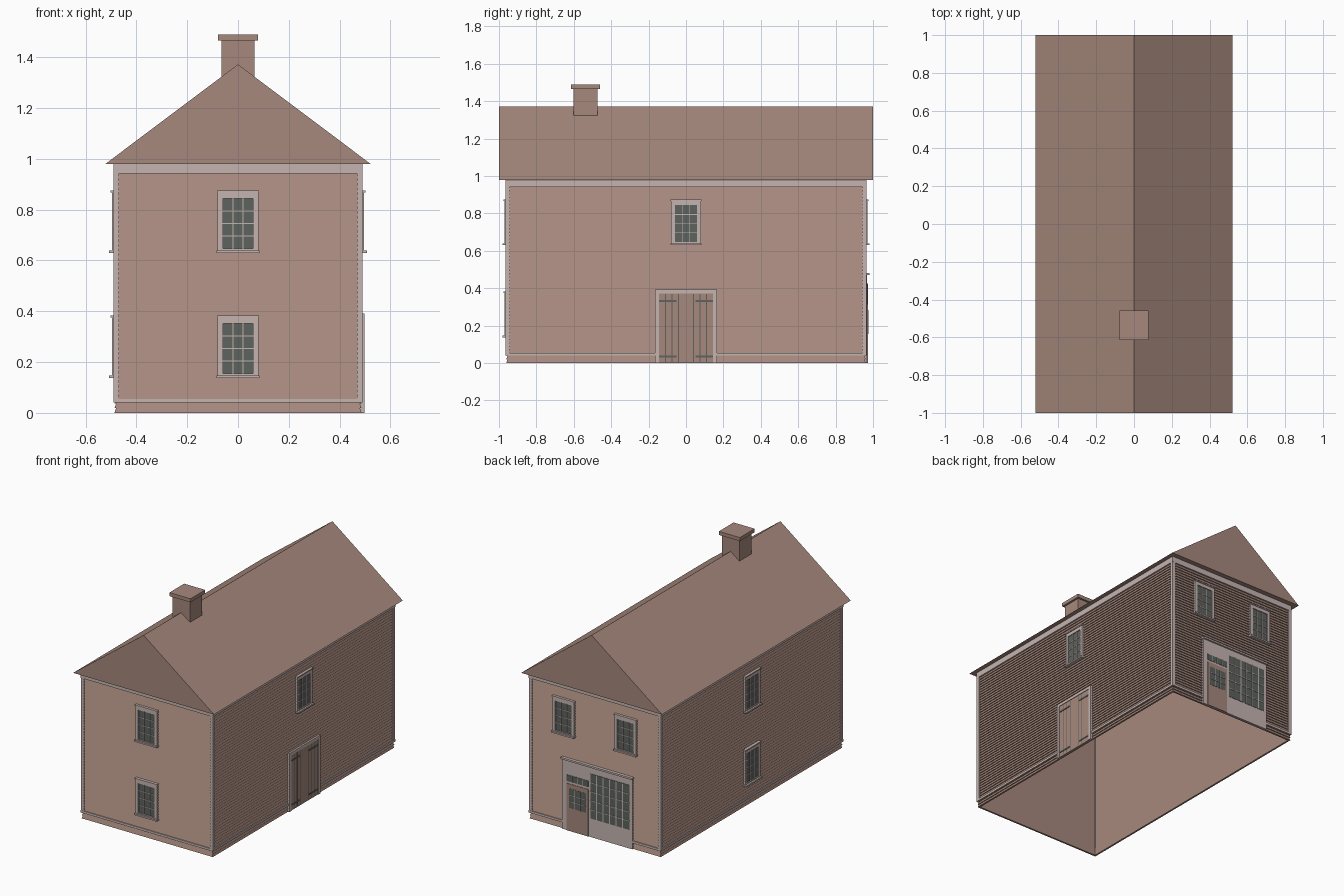
import bpy
import bmesh

default_cube = bpy.data.objects.get("Cube")
if default_cube:
    bpy.data.objects.remove(default_cube, do_unlink=True)


def make_material(name, red, green, blue):
    material = bpy.data.materials.new(name)
    material.use_nodes = True
    colour = (red, green, blue, 1)
    material.diffuse_color = colour
    shader = material.node_tree.nodes["Principled BSDF"]
    shader.inputs["Base Color"].default_value = colour
    shader.inputs["Roughness"].default_value = 0.9
    return material


BROWN, TRIM, DARK = 0, 1, 2
MATERIALS = [
    make_material("warm brown", 0.38, 0.25, 0.205),
    make_material("pale trim", 0.56, 0.46, 0.435),
    make_material("dark grey green", 0.11, 0.125, 0.113),
]
HALF_WIDTH, HALF_LENGTH, EAVE = 0.486, 0.961, 0.98


def finish(name, bm, material=None):
    """Turn a bmesh into a named object; one material, or all by index."""
    mesh = bpy.data.meshes.new(name)
    bm.to_mesh(mesh)
    bm.free()
    for entry in MATERIALS if material is None else [MATERIALS[material]]:
        mesh.materials.append(entry)
    obj = bpy.data.objects.new(name, mesh)
    bpy.context.collection.objects.link(obj)
    return obj


def add_box(bm, low, high, index=0):
    made = bmesh.ops.create_cube(bm, size=1)["verts"]
    for vert in made:
        for axis in range(3):
            vert.co[axis] = high[axis] if vert.co[axis] > 0 else low[axis]
    for face in {face for vert in made for face in vert.link_faces}:
        face.material_index = index


def wall_ring(name, profile, material, closed=False, ceiling=False):
    """Sweep an (outset, height) profile around the four walls."""
    bm = bmesh.new()
    rings = []
    for outset, z in profile:
        x, y = HALF_WIDTH + outset, HALF_LENGTH + outset
        corners = [(-x, -y), (x, -y), (x, y), (-x, y)]
        rings.append([bm.verts.new((cx, cy, z)) for cx, cy in corners])
    pairs = list(zip(rings, rings[1:]))
    if closed:
        pairs.append((rings[-1], rings[0]))
    for lower, upper in pairs:
        for i in range(4):
            j = (i + 1) % 4
            bm.faces.new((lower[i], lower[j], upper[j], upper[i]))
    if ceiling:
        bm.faces.new(reversed(rings[0]))
    return finish(name, bm, material)


def wall_part(name, wall, pieces):
    """Boxes on a wall: (along from, to, z from, to, projection, material)."""
    bm = bmesh.new()
    for start, end, bottom, top, depth, index in pieces:
        sign = -1 if wall in ("front", "right") else 1
        if wall in ("front", "back"):
            spans = [(start, end), (sign * (HALF_LENGTH - 0.008), sign * (HALF_LENGTH + depth))]
        else:
            spans = [(sign * (HALF_WIDTH - 0.008), sign * (HALF_WIDTH + depth)), (start, end)]
        spans.append((bottom, top))
        add_box(bm, [min(s) for s in spans], [max(s) for s in spans], index)
    return finish(name, bm)


def glazing(start, end, bottom, top, columns, rows, depth, bar=0.004):
    """Glass sheet with a grid of glazing bars."""
    pieces = [(start, end, bottom, top, depth, DARK)]
    half = bar / 2
    for i in range(1, columns):
        u = start + (end - start) * i / columns
        pieces.append((u - half, u + half, bottom, top, depth + 0.003, TRIM))
    for i in range(1, rows):
        z = bottom + (top - bottom) * i / rows
        pieces.append((start, end, z - half, z + half, depth + 0.0025, TRIM))
    return pieces


def sash_window(name, wall, centre, base):
    left, right = centre - 0.08, centre + 0.08
    inner_left, inner_right = centre - 0.06, centre + 0.06
    sill, head, top = base + 0.015, base + 0.212, base + 0.235
    pieces = glazing(inner_left, inner_right, sill, head, 3, 4, 0.004)
    pieces += [
        (left, inner_left, base, top, 0.01, TRIM),
        (inner_right, right, base, top, 0.01, TRIM),
        (inner_left, inner_right, head, top, 0.01, TRIM),
        (inner_left, inner_right, base, sill, 0.01, TRIM),
        (left - 0.003, right + 0.003, top, top + 0.008, 0.015, TRIM),
        (left - 0.004, right + 0.004, base - 0.002, base + 0.008, 0.021, TRIM),
    ]
    wall_part(name, wall, pieces)


# Clapboard walls: flat inner lining, then overlapping boards outside
ROWS = 53
step = EAVE / ROWS
boards = [(-0.012, EAVE), (-0.012, 0)]
for row in range(ROWS):
    boards += [(0, row * step), (-0.006, (row + 1) * step)]
wall_ring("clapboard_walls", boards, BROWN, ceiling=True)


# Horizontal trim
def trim_band(name, bottom, top, outset):
    section = [(-0.01, bottom), (outset, bottom), (outset, top), (-0.01, top)]
    wall_ring(name, section, TRIM, closed=True)


trim_band("base_band", 0.04, 0.055, 0.005)
trim_band("frieze_board", 0.942, EAVE, 0.005)

# Corner boards
for side, x in (("right", -1), ("left", 1)):
    for end, y in (("front", -1), ("back", 1)):
        bm = bmesh.new()
        xs = sorted((x * 0.468, x * (HALF_WIDTH + 0.004)))
        ys = sorted((y * 0.943, y * (HALF_LENGTH + 0.004)))
        add_box(bm, (xs[0], ys[0], 0.05), (xs[1], ys[1], 0.95))
        finish(f"corner_board_{end}_{side}", bm, TRIM)

# Gabled roof as a solid prism
bm = bmesh.new()
gables = []
for y in (-1, 1):
    triangle = [(-0.522, EAVE), (0.522, EAVE), (0, 1.372)]
    gables.append([bm.verts.new((x, y, z)) for x, z in triangle])
bm.faces.new(gables[0])
bm.faces.new(reversed(gables[1]))
for i in range(3):
    j = (i + 1) % 3
    bm.faces.new((gables[0][j], gables[0][i], gables[1][i], gables[1][j]))
finish("roof", bm, BROWN)

# Chimney and its cap
for name, half, bottom, top in (("chimney", 0.065, 1.25, 1.466), ("chimney_cap", 0.078, 1.466, 1.49)):
    bm = bmesh.new()
    add_box(bm, (-half, -0.537 - half, bottom), (half, -0.537 + half, top))
    finish(name, bm, BROWN)

# Sash windows
UPPER, LOWER = 0.632, 0.14
sash_window("front_upper_window", "front", 0, UPPER)
sash_window("front_lower_window", "front", 0, LOWER)
sash_window("right_upper_window", "right", 0, UPPER)
sash_window("right_lower_window", "right", 0, LOWER)
sash_window("left_upper_window", "left", 0, UPPER)
for side, x in (("right", -0.23), ("left", 0.23)):
    sash_window(f"back_upper_window_{side}", "back", x, UPPER)

# Double plank door with strap hinges
door = [
    (-0.145, 0.145, 0, 0.372, 0.007, BROWN),
    (-0.165, 0.165, 0.372, 0.392, 0.011, TRIM),
]
for side in (-1, 1):
    door.append((side * 0.165, side * 0.145, 0, 0.372, 0.011, TRIM))
    for seam in (0.04, 0.075, 0.11):
        door.append((side * seam - 0.002, side * seam + 0.002, 0.005, 0.368, 0.0075, DARK))
    for z in (0.036, 0.332):
        door.append((side * 0.05, side * 0.145, z - 0.005, z + 0.005, 0.01, DARK))
wall_part("plank_double_door", "left", door)

# Shop front: board surround, display window, glazed door and transom
wall_part("shop_surround", "back", [
    (-0.28, 0.24, 0, 0.47, 0.008, TRIM),
    (-0.285, 0.245, 0.47, 0.482, 0.02, TRIM),
])
wall_part("display_window", "back", glazing(-0.26, 0.03, 0.125, 0.425, 6, 5, 0.01, 0.005))
shop_door = [(0.045, 0.205, 0, 0.315, 0.011, BROWN)]
shop_door += glazing(0.062, 0.188, 0.155, 0.285, 3, 3, 0.012)
wall_part("shop_door", "back", shop_door)
wall_part("door_transom", "back", glazing(0.045, 0.205, 0.33, 0.372, 4, 1, 0.01))
